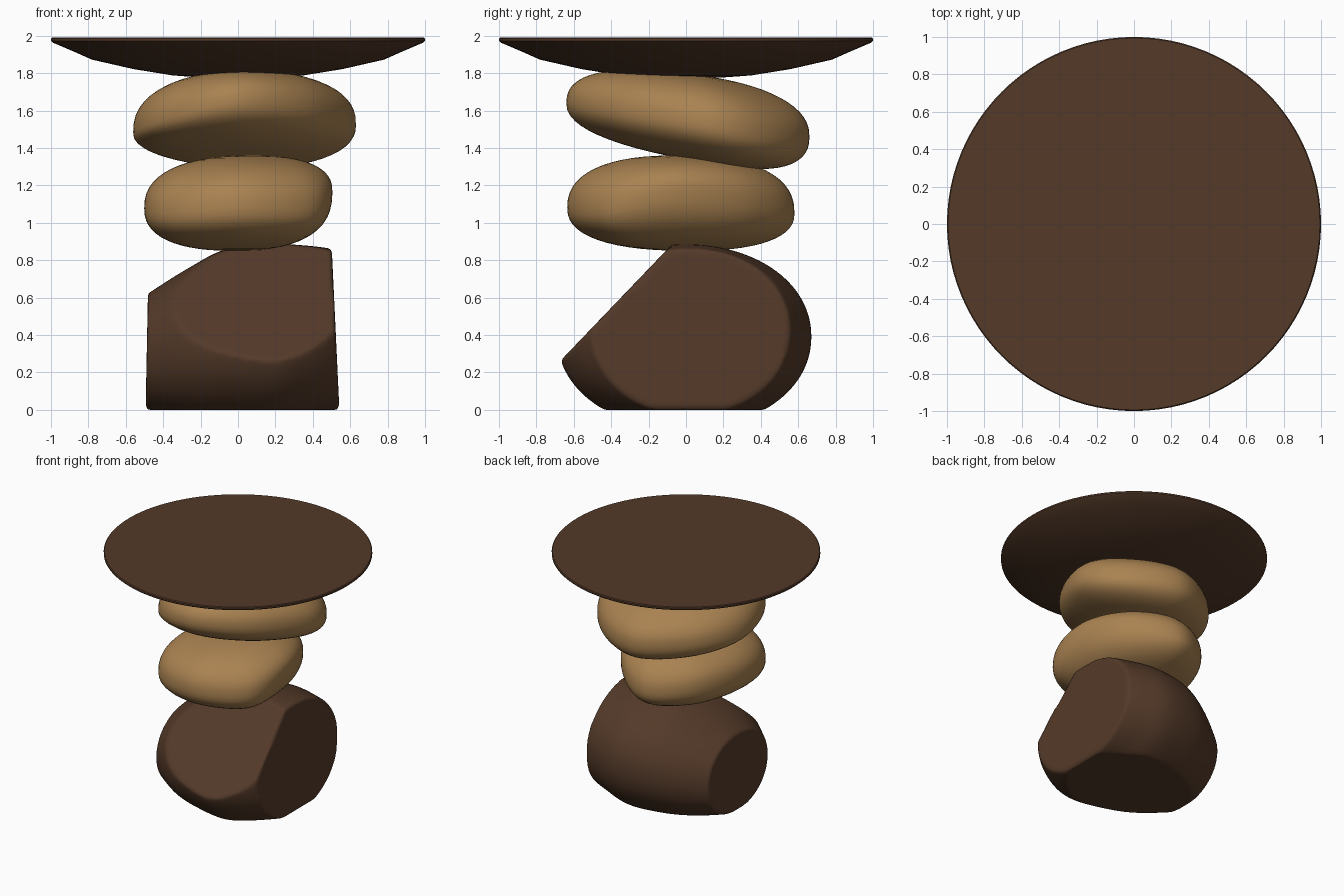
import bpy, bmesh, math
from mathutils import Vector

if "Cube" in bpy.data.objects:
    bpy.data.objects.remove(bpy.data.objects["Cube"])


def material(name, rgb):
    m = bpy.data.materials.new(name)
    m.diffuse_color = (*rgb, 1)
    m.use_nodes = True
    m.node_tree.nodes["Principled BSDF"].inputs["Base Color"].default_value = m.diffuse_color
    return m


dark = material("dark brown wood", (0.088, 0.042, 0.022))
tan = material("golden tan wood", (0.40, 0.225, 0.083))


def finish(name, bm, mat, angle):
    bmesh.ops.recalc_face_normals(bm, faces=bm.faces)
    me = bpy.data.meshes.new(name)
    bm.to_mesh(me)
    bm.free()
    me.materials.append(mat)
    ob = bpy.data.objects.new(name, me)
    bpy.context.collection.objects.link(ob)
    bpy.ops.object.select_all(action='DESELECT')
    ob.select_set(True)
    bpy.context.view_layer.objects.active = ob
    bpy.ops.object.shade_smooth_by_angle(angle=math.radians(angle))
    return ob


def spline(pts, steps, closed):
    """Catmull-Rom interpolation through tuples of any size."""
    n = len(pts)
    at = (lambda i: Vector(pts[i % n])) if closed else (lambda i: Vector(pts[min(max(i, 0), n - 1)]))
    out = []
    for i in range(n if closed else n - 1):
        a, b, c, d = (at(i + k) for k in (-1, 0, 1, 2))
        for s in range(steps):
            t = s / steps
            out.append(0.5 * (2 * b + (c - a) * t + (2 * a - 5 * b + 4 * c - d) * t * t
                              + (3 * b - a - 3 * c + d) * t ** 3))
    if not closed:
        out.append(at(n - 1))
    return out


def skin(bm, rings):
    for a, b in zip(rings, rings[1:]):
        for i in range(len(a)):
            j = (i + 1) % len(a)
            bm.faces.new((a[i], a[j], b[j], b[i]))


def spow(v, p):
    return math.copysign(abs(v) ** p, v)


# Pebble: a rounded rim outline, swept to a top and a bottom apex, tilted along y
def pebble(name, rim, top, bottom, tilt, n=2.4, levels=28):
    bm = bmesh.new()
    level = lambda p: Vector((p[0], p[1], p[2] + tilt * p[1]))
    rim = [level(p) for p in spline(rim, 8, True)]
    rings = []
    for k in range(1, levels):
        a = -math.pi / 2 + math.pi * k / levels
        r, h = math.cos(a) ** (2 / n), abs(math.sin(a)) ** (2 / n)
        apex = Vector(top if a > 0 else bottom)
        ring = []
        for p in rim:
            q = apex.lerp(p, r)
            z = p.z + (apex.z - p.z) * h
            ring.append(bm.verts.new((q.x, q.y, z - tilt * q.y)))
        rings.append(ring)
    skin(bm, rings)
    bm.faces.new(rings[0])
    bm.faces.new(rings[-1])
    return finish(name, bm, tan, 60)


pebble("lower_pebble",
       [(.50, -.05, 1.18), (.34, .36, 1.13), (0, .58, 1.05), (-.35, .37, 1.08),
        (-.50, -.08, 1.08), (-.40, -.46, 1.05), (0, -.635, 1.08), (.42, -.45, 1.08)],
       (.08, -.05, 1.36), (-.02, .02, .85), 0)
pebble("upper_pebble",
       [(.63, .10, 1.53), (.47, .46, 1.46), (.05, .66, 1.46), (-.38, .42, 1.48),
        (-.56, .02, 1.48), (-.43, -.42, 1.54), (-.02, -.64, 1.64), (.40, -.40, 1.61)],
       (.10, .05, 1.80), (.05, .25, 1.335), .14)

# Base block: lofted barrel along x, sliced by flat cuts
bm = bmesh.new()
sections = [(-.50, -.36, .39, .00, .61), (-.27, -.54, .55, -.06, .755), (-.06, -.64, .64, -.09, .86),
            (.20, -.69, .67, -.10, .885), (.40, -.61, .61, -.06, .875), (.57, -.46, .53, -.02, .85)]
rings = []
for x, y0, y1, z0, z1 in spline(sections, 6, False):
    ring = []
    for i in range(72):
        a = 2 * math.pi * i / 72
        ring.append(bm.verts.new((x, (y0 + y1) / 2 + (y1 - y0) / 2 * spow(math.cos(a), .96),
                                  (z0 + z1) / 2 + (z1 - z0) / 2 * spow(math.sin(a), .96))))
    rings.append(ring)
skin(bm, rings)
bm.faces.new(rings[0])
bm.faces.new(rings[-1])
cuts = [((0, 0, 0), (0, 0, -1)),              # floor
        ((.542, 0, 0), (1, 0, .047)),         # right face
        ((-.488, 0, .3), (-1, 0, .02)),       # left face
        ((0, -.645, .29), (0, -.72, .69))]    # sloping front face
for co, no in cuts:
    bmesh.ops.bisect_plane(bm, geom=bm.verts[:] + bm.edges[:] + bm.faces[:], dist=1e-5,
                           plane_co=co, plane_no=no, clear_outer=True)
    bmesh.ops.holes_fill(bm, edges=[e for e in bm.edges if e.is_boundary], sides=0)
base = finish("base_block", bm, dark, 60)
# Slightly worn edges
rm = base.modifiers.new("Even mesh", 'REMESH')
rm.mode = 'VOXEL'
rm.voxel_size = 0.016
rm.use_smooth_shade = True
sm = base.modifiers.new("Soften", 'SMOOTH')
sm.factor = 0.5
sm.iterations = 4

# Table top: shallow turned dish with a flat upper face
bm = bmesh.new()
profile = [(.02, 1.772), (.2, 1.777), (.35, 1.788), (.56, 1.822), (.78, 1.872), (.9, 1.925),
           (.99, 1.963), (1, 1.972), (1, 1.984), (.994, 1.99)]
rings = [[bm.verts.new((r * math.cos(2 * math.pi * i / 96), r * math.sin(2 * math.pi * i / 96), z))
          for i in range(96)] for r, z in profile]
skin(bm, rings)
bm.faces.new(rings[0])
bm.faces.new(rings[-1])
finish("table_top", bm, dark, 30)
